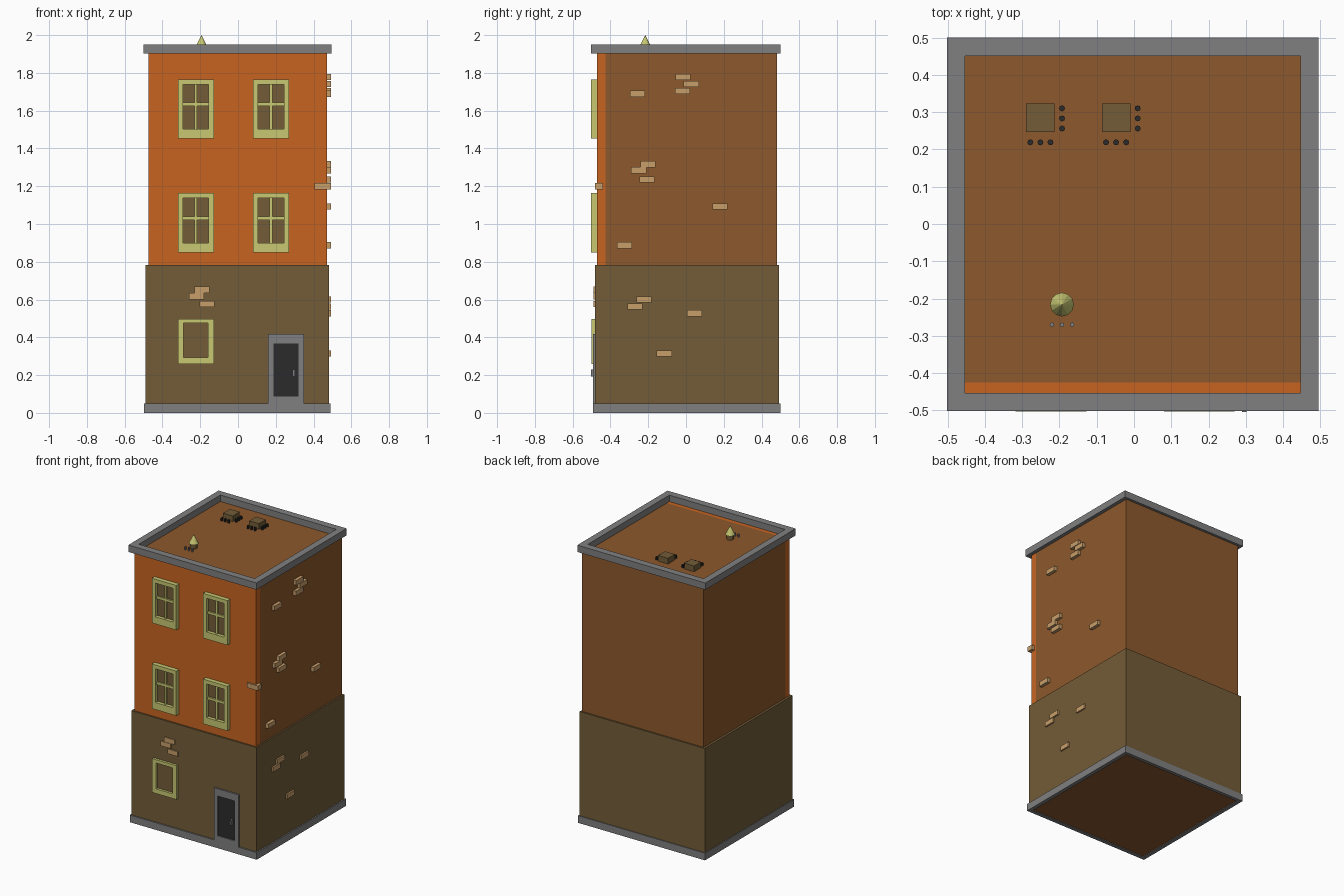
import bpy, bmesh, math
from mathutils import Matrix

if "Cube" in bpy.data.objects:
    bpy.data.objects.remove(bpy.data.objects["Cube"])


def material(name, hex_code):
    def lin(c):
        return c / 12.92 if c <= 0.04045 else ((c + 0.055) / 1.055) ** 2.4
    m = bpy.data.materials.new(name)
    rgb = [lin(int(hex_code[i:i + 2], 16) / 255) for i in (0, 2, 4)]
    m.diffuse_color = (*rgb, 1)
    m.use_nodes = True
    m.node_tree.nodes["Principled BSDF"].inputs["Base Color"].default_value = m.diffuse_color
    return m


ORANGE = material("orange_plaster", "C86421")
RUST = material("rust_brown", "8D592C")
BROWN = material("dark_brown", "735C38")
GREY = material("grey_stone", "808080")
YELLOW = material("pale_yellow", "C8C873")
BRICK = material("tan_brick", "C99F6B")
BLACK = material("black", "2B2B2B")


def add_box(bm, x0, x1, y0, y1, z0, z1):
    mat = Matrix.Translation(((x0 + x1) / 2, (y0 + y1) / 2, (z0 + z1) / 2)) \
        @ Matrix.Diagonal((x1 - x0, y1 - y0, z1 - z0, 1))
    bmesh.ops.create_cube(bm, size=1, matrix=mat)


def add_cone(bm, x, y, z0, z1, r0, r1, sides):
    bmesh.ops.create_cone(bm, cap_ends=True, segments=sides, radius1=r0, radius2=r1,
                          depth=z1 - z0, matrix=Matrix.Translation((x, y, (z0 + z1) / 2)))


def finish(name, bm, mat):
    me = bpy.data.meshes.new(name)
    bm.to_mesh(me)
    bm.free()
    me.materials.append(mat)
    ob = bpy.data.objects.new(name, me)
    bpy.context.collection.objects.link(ob)
    return ob


def boxes(name, mat, *dims):
    bm = bmesh.new()
    for d in dims:
        add_box(bm, *d)
    return finish(name, bm, mat)


def ring(name, mat, outer, inner, axis, lo, hi):
    """Rectangular frame, one closed mesh; extruded along y or z from lo to hi."""
    bm = bmesh.new()

    def loop(r, d):
        a0, a1, b0, b1 = r
        pts = [(a0, b0), (a1, b0), (a1, b1), (a0, b1)]
        return [bm.verts.new((a, b, d) if axis == 'z' else (a, d, b)) for a, b in pts]
    loops = [loop(outer, lo), loop(outer, hi), loop(inner, hi), loop(inner, lo)]
    for k in range(4):
        p, q = loops[k], loops[(k + 1) % 4]
        for i in range(4):
            j = (i + 1) % 4
            bm.faces.new((p[i], p[j], q[j], q[i]))
    bmesh.ops.recalc_face_normals(bm, faces=bm.faces)
    return finish(name, bm, mat)


# Main walls
boxes("upper_walls", RUST, (-0.475, 0.47, -0.425, 0.482, 0.005, 1.905))
boxes("front_facade", ORANGE, (-0.475, 0.47, -0.472, -0.425, 0.77, 1.905))
boxes("underside", RUST, (-0.47, 0.465, -0.47, -0.42, 0.005, 0.04))
boxes("lower_walls", BROWN, (-0.491, 0.481, -0.483, 0.493, 0.03, 0.782))

# Stone plinth and roof rim
ring("plinth", GREY, (-0.497, 0.49, -0.492, 0.499), (-0.468, 0.463, -0.465, 0.475), 'z', 0, 0.05)
ring("roof_rim", GREY, (-0.501, 0.495, -0.502, 0.5), (-0.453, 0.447, -0.453, 0.451), 'z', 1.902, 1.95)

# Upper windows: frame, panes, glazing bars
for row, z in (("middle", 0.85), ("top", 1.452)):
    for side, x in (("left", -0.318), ("right", 0.08)):
        n = f"{row}_{side}_window"
        ring(n + "_frame", YELLOW, (x, x + 0.19, z, z + 0.314),
             (x + 0.027, x + 0.163, z + 0.05, z + 0.287), 'y', -0.503, -0.47)
        boxes(n + "_panes", BROWN, (x + 0.02, x + 0.17, -0.479, -0.471, z + 0.04, z + 0.295))
        boxes(n + "_bars", YELLOW,
              (x + 0.088, x + 0.102, -0.49, -0.475, z + 0.05, z + 0.287),
              (x + 0.027, x + 0.163, -0.49, -0.475, z + 0.172, z + 0.19))

# Ground floor window
ring("ground_window_frame", YELLOW, (-0.318, -0.128, 0.26, 0.498),
     (-0.288, -0.158, 0.293, 0.475), 'y', -0.5, -0.48)

# Door
ring("door_frame", GREY, (0.16, 0.35, 0.02, 0.418), (0.188, 0.32, 0.087, 0.367), 'y', -0.4935, -0.48)
boxes("door_panel", BLACK, (0.18, 0.33, -0.486, -0.478, 0.08, 0.375))
boxes("door_handle", GREY, (0.289, 0.302, -0.504, -0.484, 0.192, 0.23))

# Exposed bricks: (centre across, centre height)
H, W = 0.0165, 0.04
front = [(-0.19, 0.652), (-0.22, 0.617), (-0.165, 0.576)]
boxes("front_bricks", BRICK,
      *[(x - W, x + W, -0.491, -0.475, z - H, z + H) for x, z in front])
side = [(-0.256, 1.69), (-0.016, 1.778), (0.028, 1.741), (-0.018, 1.704),
        (-0.202, 1.316), (-0.25, 1.284), (-0.206, 1.236), (0.18, 1.093), (-0.325, 0.888),
        (-0.223, 0.6), (-0.269, 0.563), (0.044, 0.528), (-0.115, 0.314)]
boxes("side_bricks", BRICK,
      *[(0.46, 0.492, y - W, y + W, z - H, z + H) for y, z in side])
boxes("corner_brick", BRICK, (0.406, 0.492, -0.482, -0.44, 1.183, 1.217))

# Roof vents with small round pegs on two sides
for n, x in (("left", -0.251), ("right", -0.048)):
    boxes(f"{n}_roof_vent", BROWN, (x - 0.038, x + 0.038, 0.247, 0.323, 1.9, 1.945))
    bm = bmesh.new()
    for k in (-1, 0, 1):
        add_cone(bm, x + k * 0.027, 0.219, 1.9, 1.926, 0.008, 0.008, 8)
        add_cone(bm, x + 0.058, 0.283 + k * 0.027, 1.9, 1.926, 0.008, 0.008, 8)
    finish(f"{n}_vent_pegs", bm, BLACK)

# Small water tank with conical lid and pegs
bm = bmesh.new()
add_cone(bm, -0.193, -0.216, 1.9, 1.94, 0.023, 0.023, 12)
finish("tank_body", bm, BROWN)
bm = bmesh.new()
add_cone(bm, -0.193, -0.216, 1.937, 2.0, 0.032, 0.0, 12)
finish("tank_lid", bm, YELLOW)
bm = bmesh.new()
for k in (-1, 0, 1):
    add_cone(bm, -0.193 + k * 0.027, -0.27, 1.9, 1.928, 0.006, 0.006, 8)
finish("tank_pegs", bm, GREY)
